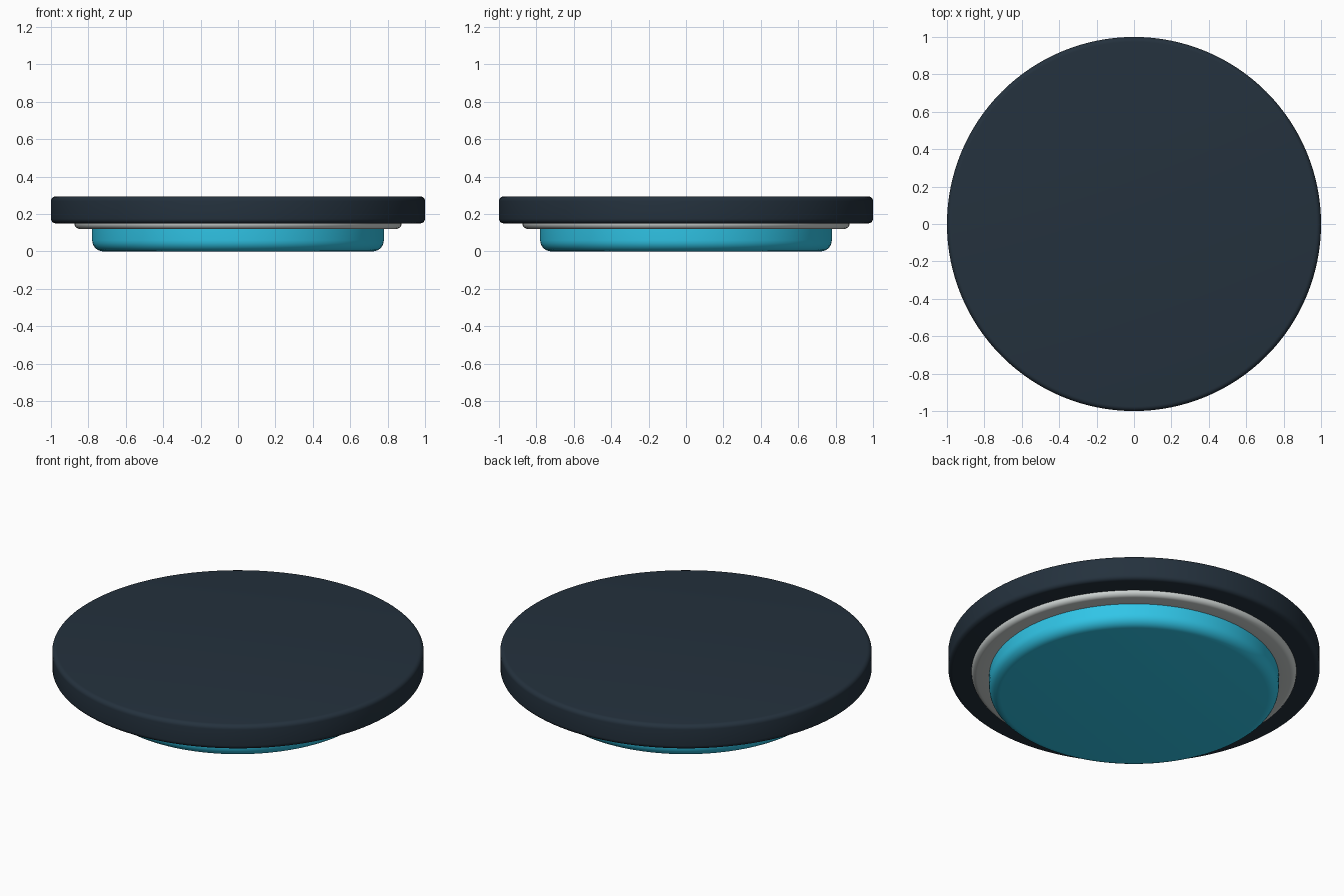
import bpy, bmesh, math

if "Cube" in bpy.data.objects:
    bpy.data.objects.remove(bpy.data.objects["Cube"])


def rounded(pts, radii, steps=6):
    """Round each corner of a closed (r, z) profile; radius 0 keeps it sharp."""
    out = []
    n = len(pts)
    for i, (x, z) in enumerate(pts):
        rad = radii[i]
        if rad == 0:
            out.append((x, z))
            continue
        (px, pz), (nx, nz) = pts[i - 1], pts[(i + 1) % n]
        a, b = math.hypot(px - x, pz - z), math.hypot(nx - x, nz - z)
        ux, uz, vx, vz = (px - x) / a, (pz - z) / a, (nx - x) / b, (nz - z) / b
        for k in range(steps + 1):
            t = math.pi / 2 * k / steps
            s, c = 1 - math.sin(t), 1 - math.cos(t)
            out.append((x + rad * (ux * s + vx * c), z + rad * (uz * s + vz * c)))
    return out


def lathe(name, profile, closed, color, segments=128):
    """Revolve an (r, z) profile about the z axis."""
    bm = bmesh.new()
    verts = [bm.verts.new((r, 0, z)) for r, z in profile]
    edges = [bm.edges.new(p) for p in zip(verts, verts[1:])]
    if closed:
        edges.append(bm.edges.new((verts[-1], verts[0])))
    bmesh.ops.spin(bm, geom=verts + edges, cent=(0, 0, 0), axis=(0, 0, 1),
                   angle=math.tau, steps=segments, use_merge=False)
    bmesh.ops.remove_doubles(bm, verts=bm.verts, dist=1e-5)
    bmesh.ops.recalc_face_normals(bm, faces=bm.faces)
    mesh = bpy.data.meshes.new(name)
    bm.to_mesh(mesh)
    bm.free()
    obj = bpy.data.objects.new(name, mesh)
    bpy.context.collection.objects.link(obj)
    mat = bpy.data.materials.new(name + "_color")
    mat.diffuse_color = (*color, 1)
    mat.use_nodes = True
    mat.node_tree.nodes["Principled BSDF"].inputs["Base Color"].default_value = mat.diffuse_color
    mesh.materials.append(mat)
    bpy.ops.object.select_all(action='DESELECT')
    bpy.context.view_layer.objects.active = obj
    obj.select_set(True)
    bpy.ops.object.shade_smooth_by_angle(angle=math.radians(30))
    return obj


def disc(name, radius, z0, z1, bevel, color):
    pts = [(0, z0), (radius, z0), (radius, z1), (0, z1)]
    return lathe(name, rounded(pts, [0, bevel, bevel, 0]), False, color)


TOP = 0.294

# Wide dark plate on top
disc("top_plate", 1.0, 0.15, TOP, 0.025, (0.0176, 0.031, 0.047))

# Blue body; its top sits just under the plate surface
disc("base_body", 0.78, 0.0, TOP - 0.002, 0.06, (0.03, 0.56, 0.80))

# Light grey collar ring between body and plate
ring = [(0.72, 0.12), (0.875, 0.12), (0.875, TOP - 0.002), (0.72, TOP - 0.002)]
lathe("collar_ring", rounded(ring, [0.03] * 4), True, (0.62, 0.66, 0.65))
